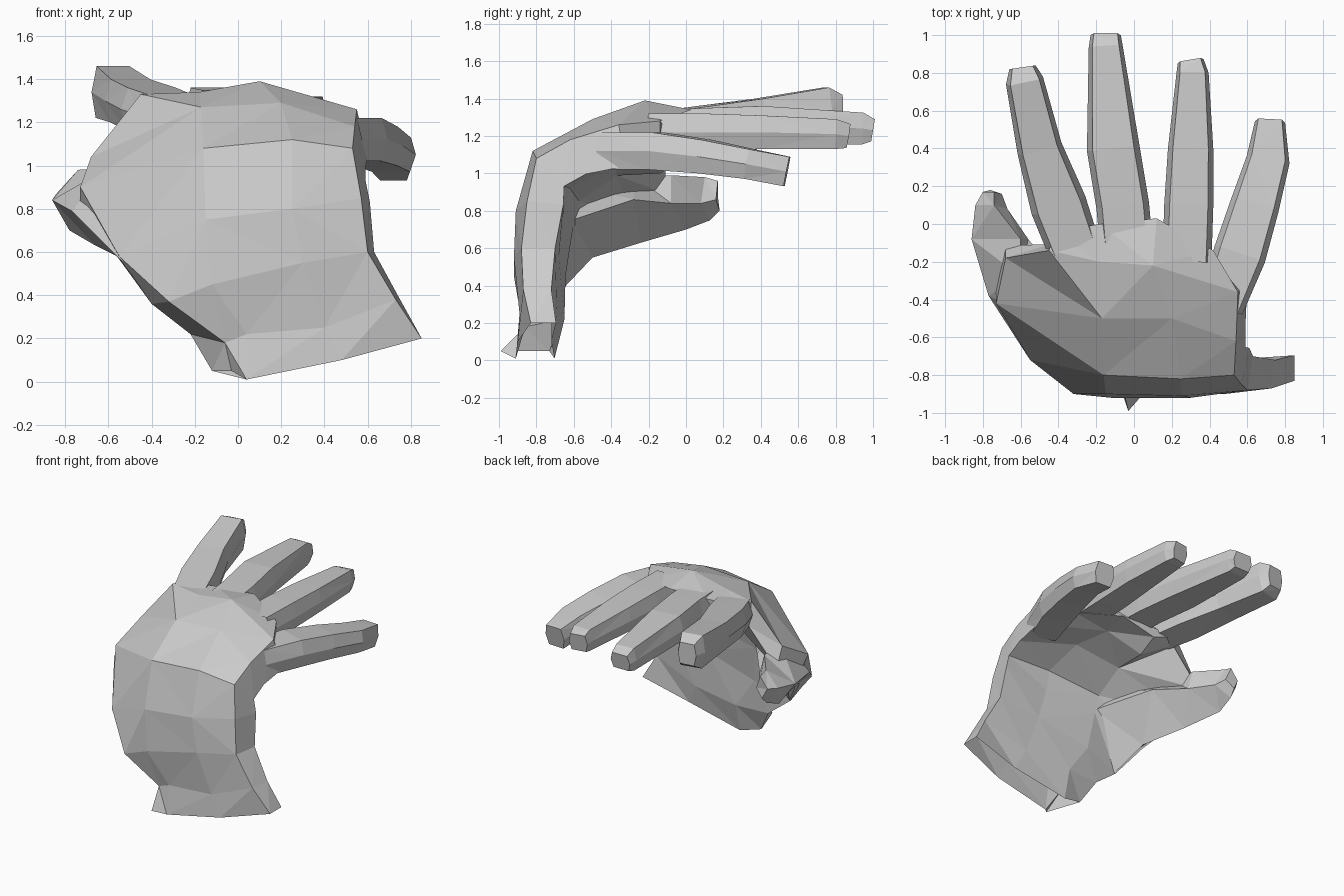
import bpy, bmesh
from math import radians, sin, cos
from mathutils import Vector

cube = bpy.data.objects.get("Cube")
if cube:
    bpy.data.objects.remove(cube, do_unlink=True)

skin = bpy.data.materials.new("plain grey")
skin.use_nodes = True
grey = (0.6, 0.6, 0.6, 1)
skin.diffuse_color = grey
skin.node_tree.nodes["Principled BSDF"].inputs["Base Color"].default_value = grey


def loft(name, rings):
    """Skin a row of equal rings; the start stays open, the tip is closed."""
    bm = bmesh.new()
    rows = [[bm.verts.new(p) for p in ring] for ring in rings]
    count = len(rows[0])
    for low, high in zip(rows, rows[1:]):
        for i in range(count):
            j = (i + 1) % count
            bm.faces.new((low[i], low[j], high[j], high[i]))
    bm.faces.new(rows[-1])
    bmesh.ops.triangulate(bm, faces=[f for f in bm.faces if len(f.verts) == 4])
    bmesh.ops.recalc_face_normals(bm, faces=bm.faces)
    mesh = bpy.data.meshes.new(name)
    bm.to_mesh(mesh)
    bm.free()
    mesh.materials.append(skin)
    obj = bpy.data.objects.new(name, mesh)
    bpy.context.collection.objects.link(obj)
    return obj


def slab_ring(back, thickness, angle, flare=0.0, heel=None):
    """Back-of-hand points, then the same points pushed through to the palm.
    The heel, if given, is where the palm meets the thumb side."""
    inward = Vector((0, cos(radians(angle)), -sin(radians(angle))))
    back = [Vector(p) for p in back]
    share = (0.6, 1.15, 1.0, 0.75)
    palm = [p + inward * thickness * s for p, s in zip(back, share)]
    palm[-1].x += flare
    if heel:
        palm[0] = Vector(heel)
    return back + palm[::-1]


def digit(name, path, sizes):
    """Six-sided finger: flat top and bottom, pointed sides."""
    path = [Vector(p) for p in path]
    rings = []
    for i, (centre, (wide, high)) in enumerate(zip(path, sizes)):
        ahead = path[min(i + 1, len(path) - 1)] - path[max(i - 1, 0)]
        side = ahead.cross(Vector((0, 0, 1))).normalized()
        up = side.cross(ahead).normalized()
        outline = ((1, 0), (.78, 1), (-.78, 1), (-1, 0), (-.78, -1), (.78, -1))
        rings.append([centre + side * a * wide + up * b * high for a, b in outline])
    return loft(name, rings)


# Bent hand from wrist to knuckles: thumb edge, ridge, middle, outer edge
loft("palm_and_wrist", [
    slab_ring([(-.03, -.99, .05), (.04, -.91, .01), (.48, -.9, .1), (.85, -.83, .2)], .18, 0,
              heel=(-.12, -.73, .05)),
    slab_ring([(-.06, -.86, .18), (.04, -.88, .22), (.4, -.89, .25), (.73, -.87, .38)], .2, 0, .02,
              heel=(-.22, -.67, .22)),
    slab_ring([(-.32, -.9, .37), (-.12, -.92, .45), (.3, -.92, .55), (.6, -.88, .6)], .24, 0, .03,
              heel=(-.4, -.68, .36)),
    slab_ring([(-.55, -.72, .58), (-.15, -.9, .75), (.25, -.91, .8), (.57, -.85, .85)], .26, 5, .04),
    slab_ring([(-.73, -.42, .9), (-.16, -.8, 1.08), (.25, -.82, 1.12), (.53, -.8, 1.08)], .28, 45, .06),
    slab_ring([(-.68, -.18, 1.04), (-.17, -.5, 1.27), (.2, -.5, 1.29), (.54, -.62, 1.18)], .27, 65, .05),
    slab_ring([(-.45, -.14, 1.33), (-.18, -.2, 1.34), (.1, -.22, 1.39), (.55, -.36, 1.26)], .3, 80, .05),
    slab_ring([(-.42, -.04, 1.32), (-.18, 0, 1.33), (.12, .03, 1.34), (.42, -.14, 1.28)], .22, 90),
])

# Four fingers
digit("index_finger",
      [(-.32, -.12, 1.23), (-.4, .1, 1.26), (-.5, .4, 1.3), (-.58, .76, 1.34), (-.59, .83, 1.34)],
      [(.14, .1), (.15, .1), (.12, .1), (.1, .12), (.07, .08)])
digit("middle_finger",
      [(-.04, -.12, 1.24), (-.06, .1, 1.25), (-.11, .4, 1.26), (-.15, .94, 1.24), (-.15, 1, 1.23)],
      [(.14, .1), (.14, .1), (.14, .1), (.09, .085), (.08, .06)])
digit("ring_finger",
      [(.28, -.2, 1.22), (.29, .1, 1.22), (.3, .4, 1.22), (.31, .8, 1.21), (.3, .86, 1.2)],
      [(.13, .1), (.13, .1), (.12, .09), (.085, .08), (.07, .065)])
digit("little_finger",
      [(.46, -.44, 1.12), (.56, -.16, 1.12), (.64, .1, 1.09), (.71, .34, 1.05), (.72, .54, 1.01)],
      [(.12, .1), (.14, .1), (.13, .09), (.115, .08), (.08, .08)])

# Thumb and its fleshy base: outer edge, underside, palm crest, web top
loft("thumb", [
    [(-.3, -.87, .38), (-.39, -.68, .36), (-.1, -.67, .42), (-.1, -.8, .7)],
    [(-.55, -.72, .57), (-.5, -.5, .55), (-.15, -.61, .75), (-.3, -.62, .95)],
    [(-.77, -.38, .79), (-.66, -.24, .63), (-.4, -.28, .86), (-.6, -.28, .99)],
    [(-.86, -.08, .84), (-.78, 0, .7), (-.56, -.08, .84), (-.6, -.08, .99)],
    [(-.84, .1, .87), (-.77, .13, .75), (-.67, .08, .84), (-.74, .1, .98)],
    [(-.8, .17, .88), (-.76, .18, .8), (-.7, .16, .86), (-.74, .17, .96)],
])
